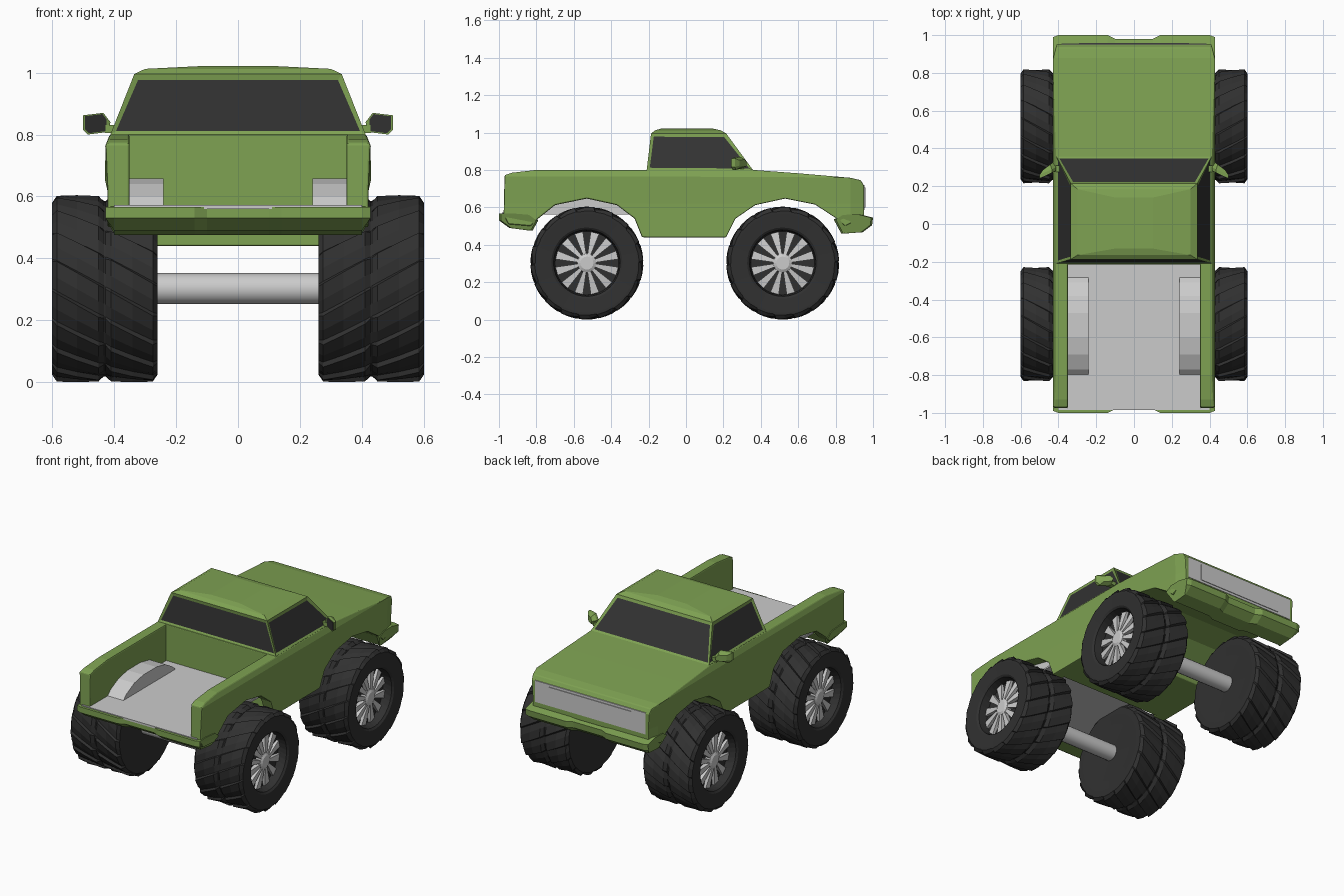
import bpy, bmesh
from math import sin, cos, pi
from mathutils import Vector

if "Cube" in bpy.data.objects:
    bpy.data.objects.remove(bpy.data.objects["Cube"])


def material(name, color):
    m = bpy.data.materials.new(name)
    m.diffuse_color = (*color, 1)
    m.use_nodes = True
    m.node_tree.nodes["Principled BSDF"].inputs["Base Color"].default_value = m.diffuse_color
    return m


GREEN = material("green_paint", (0.21, 0.36, 0.085))
DARK = material("dark_glass", (0.032, 0.032, 0.032))
RUBBER = material("rubber", (0.03, 0.03, 0.03))


def finish(name, bm, mats=(), bevel=0):
    bmesh.ops.recalc_face_normals(bm, faces=bm.faces)
    me = bpy.data.meshes.new(name)
    bm.to_mesh(me)
    bm.free()
    ob = bpy.data.objects.new(name, me)
    bpy.context.collection.objects.link(ob)
    for m in mats:
        me.materials.append(m)
    if bevel:
        b = ob.modifiers.new("soft_edges", 'BEVEL')
        b.width, b.segments, b.limit_method = bevel, 2, 'ANGLE'
        b.angle_limit = 0.7
    return ob


def add_loft(bm, rings):
    """Skin a list of equal-length closed rings and cap both ends."""
    vs = [[bm.verts.new(p) for p in r] for r in rings]
    n = len(vs[0])
    for a, b in zip(vs, vs[1:]):
        for i in range(n):
            j = (i + 1) % n
            bm.faces.new((a[i], a[j], b[j], b[i]))
    bm.faces.new(vs[0])
    bm.faces.new(vs[-1])


def loft(name, rings, mats=(), bevel=0):
    bm = bmesh.new()
    add_loft(bm, rings)
    return finish(name, bm, mats, bevel)


def along_x(profile, stations):
    """Side profile (y, z) repeated at stations (x, y shift)."""
    return [[(x, y + dy, z) for y, z in profile] for x, dy in stations]


def box(name, x, y, z, mats=()):
    prof = [(y[0], z[0]), (y[1], z[0]), (y[1], z[1]), (y[0], z[1])]
    return loft(name, along_x(prof, [(x[0], 0), (x[1], 0)]), mats)


def body_panel(name, profile, x0, x1):
    """Extruded body side, pulled in along the top edge and at the nose."""
    bm = bmesh.new()
    add_loft(bm, along_x(profile, [(x0, 0), (x1, 0)]))
    for co, no in (((0, 0, .765), (0, 0, 1)), ((0, 0, .62), (0, 0, 1)), ((0, .88, 0), (0, 1, 0))):
        bmesh.ops.bisect_plane(bm, geom=bm.verts[:] + bm.edges[:] + bm.faces[:],
                               plane_co=co, plane_no=no)
    for v in bm.verts:
        if abs(v.co.x) > 0.4:
            pull = max(0, v.co.z - .765) * .4 + max(0, v.co.y - .88) * .25
            pull += .006 if v.co.z < .63 else 0
            v.co.x -= pull * (1 if v.co.x > 0 else -1)
    return finish(name, bm, [GREEN], .008)


# Main body: hood, doors and open front wheel arch
body_panel("main_body", [
    (-.215, .44), (-.215, .80), (.36, .80), (.6, .782), (.88, .758), (.935, .745), (.952, .715),
    (.952, .55), (.85, .50), (.805, .54), (.69, .615), (.53, .647), (.37, .612),
    (.265, .54), (.215, .44)], -.428, .428)

# Bed side walls with rear wheel arch
for s, side in ((1, "right"), (-1, "left")):
    body_panel(side + "_bed_wall", [
        (-.2, .44), (-.2, .80), (-.80, .80), (-.93, .785), (-.97, .772), (-.975, .56), (-.95, .51),
        (-.83, .50), (-.79, .54), (-.70, .612), (-.53, .647), (-.37, .612), (-.275, .54),
        (-.235, .44)], s * .35, s * .428)

# Bed floor and wheel housings
box("bed_floor", (-.36, .36), (-.96, -.21), (.562, .572))
for s, side in ((1, "right"), (-1, "left")):
    loft(side + "_wheel_housing", along_x(
        [(-.80, .57), (-.77, .60), (-.69, .64), (-.60, .658), (-.47, .658), (-.38, .64),
         (-.31, .60), (-.28, .57)], [(s * .24, 0), (s * .355, 0)]))


# Bumpers with a shallow notch in the middle
def bumper(name, profile, d):
    st = [(.428, d * .01), (.40, 0), (.14, 0), (.10, d * .02)]
    st = st + [(-x, dy) for x, dy in reversed(st)]
    rings = [[(x * (.93 if z < .5 and abs(x) > .42 else 1), y, z) for x, y, z in r]
             for r in along_x(profile, st)]
    return loft(name, rings, [GREEN])


bumper("rear_bumper", [(-.94, .568), (-1, .566), (-1, .53), (-.945, .49), (-.84, .476), (-.81, .53),
                       (-.85, .56)], 1)
bumper("front_bumper", [(.93, .562), (1, .545), (.995, .505), (.945, .467), (.85, .46), (.81, .535),
                        (.85, .56)], -1)
box("bed_end_sill", (-.40, .40), (-.985, -.90), (.560, .572))

# Grille
box("grille", (-.385, .385), (.90, .955), (.585, .72))
box("grille_insert", (-.29, .29), (.90, .959), (.60, .705))


# Cab with inset windows
def rect(x, y0, y1, z):
    return [(-x, y0, z), (x, y0, z), (x, y1, z), (-x, y1, z)]


bm = bmesh.new()
add_loft(bm, [rect(.412, -.213, .365, .79), rect(.412, -.21, .358, .80), rect(.335, -.187, .215, .995),
              rect(.30, -.165, .185, 1.012), rect(.10, -.13, .14, 1.022)])
bmesh.ops.recalc_face_normals(bm, faces=bm.faces)
panes = [f for f in bm.faces if .85 < f.calc_center_median().z < .95]
bmesh.ops.inset_individual(bm, faces=panes, thickness=.022, depth=-.005)
for f in panes:
    f.material_index = 1
finish("cab", bm, [GREEN, DARK])

# Door mirrors
outline = [(.42, .808), (.485, .80), (.50, .815), (.50, .862), (.435, .87), (.412, .84)]
for s, side in ((1, "right"), (-1, "left")):
    def mirror_ring(k, y):
        return [(s * (.457 + (x - .457) * k), y - (x - .457) * .45, .836 + (z - .836) * k)
                for x, z in outline]
    loft(side + "_mirror", [mirror_ring(1, .262), mirror_ring(1, .28), mirror_ring(.6, .305)], [GREEN])
    loft(side + "_mirror_glass", [mirror_ring(.88, .26), mirror_ring(.88, .27)], [DARK])
    box(side + "_mirror_arm", (s * .385, s * .43), (.275, .31), (.805, .83), [GREEN])


# Wheels: tyre rings are (x, radius, tooth depth), slanted by a twist
TEETH, R, STEP = 18, .302, 2 * pi / 18
TYRE = [(.27, .05, 0), (.265, .18, 0), (.26, .24, 0), (.26, .28, .004), (.275, R, .014), (.34, R, .014),
        (.41, R, .014), (.428, .283, 0), (.432, .283, 0), (.45, R, .014), (.52, R, .014),
        (.585, R, .014), (.60, .28, .004), (.60, .265, 0), (.594, .19, 0), (.585, .178, 0),
        (.53, .17, 0), (.53, .03, 0)]


def wheel(prefix, s, cy):
    rings = []
    for x, r, depth in TYRE:
        twist = -1.9 * (x - .43)
        ring = []
        for t in range(TEETH):
            for frac, rr in ((0, r), (.5, r - depth * .4), (.92, r - depth)):
                a = (t + frac) * STEP + twist
                ring.append((s * x, cy + rr * cos(a), R + rr * sin(a)))
        rings.append(ring)
    loft(prefix + "_tyre", rings, [RUBBER])
    # Hub and twelve flared spokes
    bm = bmesh.new()

    def disc(x, r):
        return [(s * x, cy + r * cos(k * pi / 8), R + r * sin(k * pi / 8)) for k in range(16)]
    add_loft(bm, [disc(.525, .055), disc(.56, .05), disc(.568, .035)])
    for k in range(12):
        a = k * pi / 6 + pi / 12
        u, w = Vector((0, cos(a), sin(a))), Vector((0, -sin(a), cos(a)))
        c = Vector((0, cy, R))
        add_loft(bm, [[c + u * r + w * h + Vector((s * x, 0, 0))
                       for h, x in ((-hw, .525), (hw, .525), (hw, top), (-hw, top))]
                      for r, hw, top in ((.04, .008, .56), (.168, .023, .545))])
    finish(prefix + "_spokes", bm)


for end, cy in (("rear", -.53), ("front", .517)):
    for s, side in ((1, "right"), (-1, "left")):
        wheel(f"{end}_{side}", s, cy)
    # Axle
    loft(end + "_axle", [[(x, cy + .05 * cos(k * pi / 10), R + .05 * sin(k * pi / 10))
                          for k in range(20)] for x in (-.29, .29)])

for ob in bpy.context.collection.objects:
    ob.select_set(ob.name.endswith("axle"))
    if ob.name.endswith("axle"):
        bpy.context.view_layer.objects.active = ob
bpy.ops.object.shade_smooth_by_angle()
